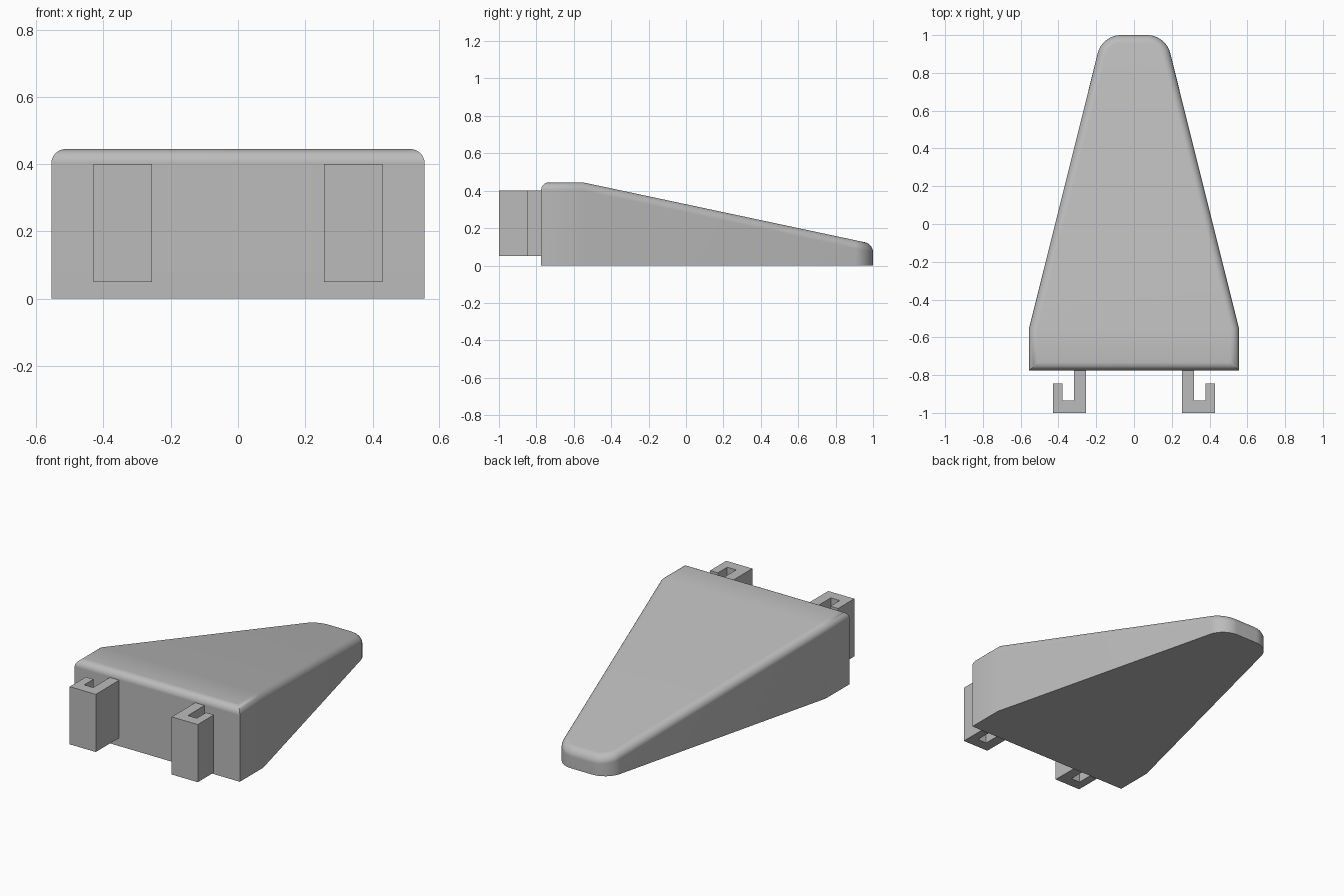
import bpy, bmesh

cube = bpy.data.objects.get("Cube")
if cube:
    bpy.data.objects.remove(cube, do_unlink=True)

grey = bpy.data.materials.new("plain grey")
grey.use_nodes = True
grey.diffuse_color = (0.5, 0.5, 0.5, 1)
grey.node_tree.nodes["Principled BSDF"].inputs["Base Color"].default_value = (0.5, 0.5, 0.5, 1)


def add_object(name, bm):
    bmesh.ops.recalc_face_normals(bm, faces=bm.faces)
    mesh = bpy.data.meshes.new(name)
    bm.to_mesh(mesh)
    bm.free()
    mesh.materials.append(grey)
    obj = bpy.data.objects.new(name, mesh)
    bpy.context.collection.objects.link(obj)
    return obj


def prism(outline, bottom, top):
    """Extrude a plan outline upwards from bottom to top."""
    bm = bmesh.new()
    base = bm.faces.new([bm.verts.new((x, y, bottom)) for x, y in outline])
    new = bmesh.ops.extrude_face_region(bm, geom=[base], use_keep_orig=True)
    for v in new["geom"]:
        if isinstance(v, bmesh.types.BMVert):
            v.co.z = top
    bmesh.ops.recalc_face_normals(bm, faces=bm.faces)
    return bm


# Wedge body: tapered plan, rounded at the narrow end
FRONT, SHOULDER, BACK = -0.775, -0.55, 1.0
HIGH, LOW = 0.445, 0.115
half = [(0.555, FRONT), (0.555, SHOULDER), (0.168, BACK)]
bm = prism(half + [(-x, y) for x, y in reversed(half)], 0, HIGH)
tip_edges = [e for e in bm.edges if all(v.co.y > 0.9 for v in e.verts)
             and abs(e.verts[0].co.z - e.verts[1].co.z) > 0.1]
bmesh.ops.bevel(bm, geom=tip_edges, offset=0.095, segments=8, profile=0.5, affect='EDGES')

# Slope the top down from the shoulder to the tip
shoulder = [v for v in bm.verts if v.co.z > 0.1 and abs(v.co.y - SHOULDER) < 0.01]
bmesh.ops.connect_verts(bm, verts=shoulder)
for v in bm.verts:
    if v.co.z > 0.1 and v.co.y > SHOULDER:
        v.co.z = HIGH + (LOW - HIGH) * (v.co.y - SHOULDER) / (BACK - SHOULDER)

# Round the rim of the top
bm.normal_update()
rim = [e for e in bm.edges if len(e.link_faces) == 2
       and sum(f.normal.z > 0.5 for f in e.link_faces) == 1]
bmesh.ops.bevel(bm, geom=rim, offset=0.043, segments=6, profile=0.5, affect='EDGES',
                clamp_overlap=True)
body = add_object("wedge_body", bm)
bpy.context.view_layer.objects.active = body
body.select_set(True)
bpy.ops.object.shade_smooth_by_angle(angle=0.6)
weighted = body.modifiers.new("even shading", 'WEIGHTED_NORMAL')
weighted.keep_sharp = True

# Pair of hooks on the front, opening back towards the body
hook = [(0.255, -0.77), (0.255, -1), (0.43, -1), (0.43, -0.845),
        (0.378, -0.845), (0.378, -0.935), (0.318, -0.935), (0.318, -0.77)]
for side, sign in (("left", 1), ("right", -1)):
    add_object(side + "_hook", prism([(sign * x, y) for x, y in hook], 0.05, 0.4))
